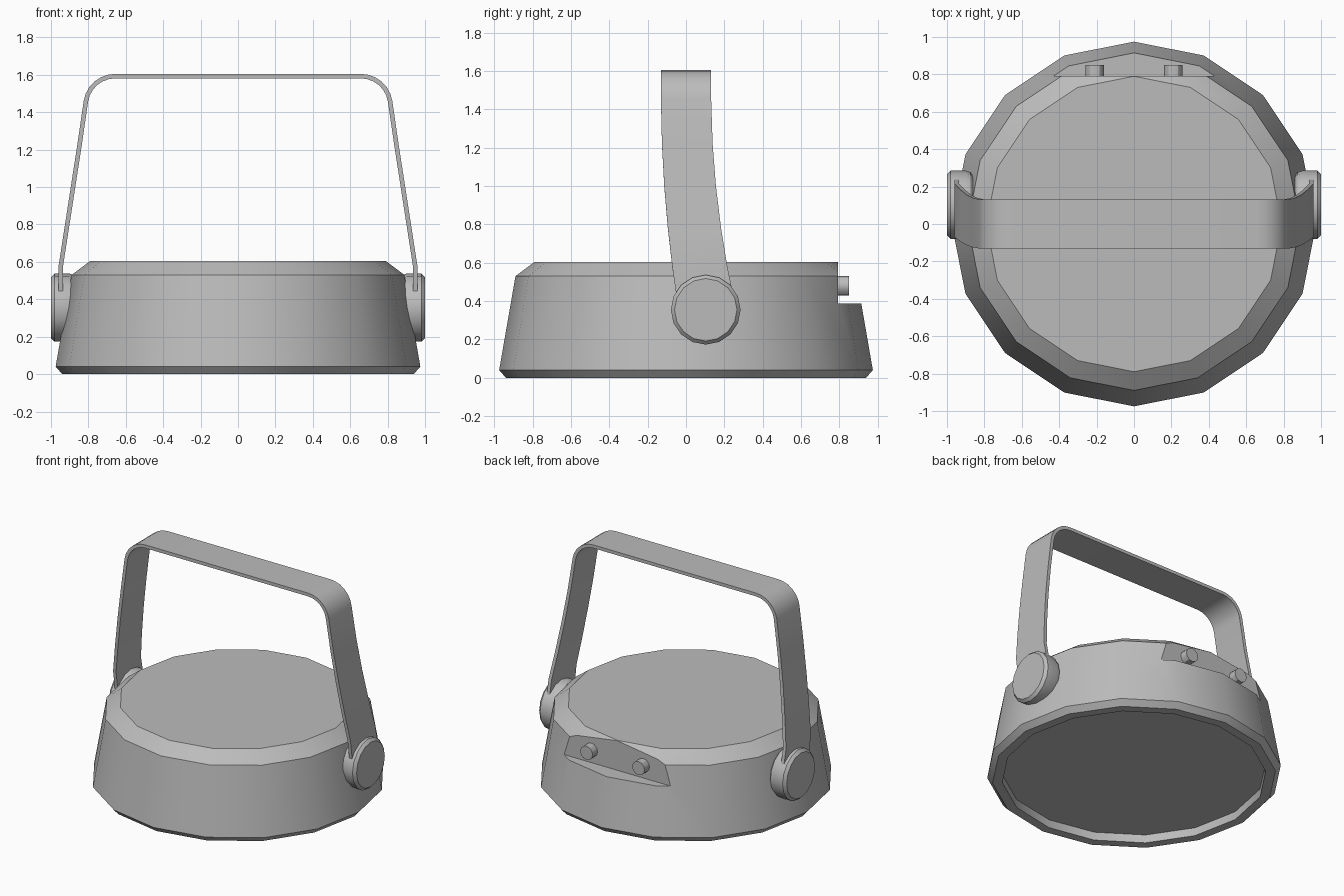
import bpy, bmesh
from math import cos, sin, pi, radians
from mathutils import Matrix, Vector

if "Cube" in bpy.data.objects:
    bpy.data.objects.remove(bpy.data.objects["Cube"])

# Single flat colour
COLOUR = (0.5, 0.5, 0.5, 1)
grey = bpy.data.materials.new("plain_grey")
grey.use_nodes = True
grey.diffuse_color = COLOUR
grey.node_tree.nodes["Principled BSDF"].inputs["Base Color"].default_value = COLOUR


def finish(name, bm):
    bmesh.ops.recalc_face_normals(bm, faces=bm.faces)
    mesh = bpy.data.meshes.new(name)
    bm.to_mesh(mesh)
    bm.free()
    mesh.materials.append(grey)
    obj = bpy.data.objects.new(name, mesh)
    bpy.context.collection.objects.link(obj)
    return obj


def smooth(obj):
    bpy.ops.object.select_all(action='DESELECT')
    obj.select_set(True)
    bpy.context.view_layer.objects.active = obj
    bpy.ops.object.shade_smooth_by_angle(angle=pi / 6)


def bridge(bm, rings):
    """Join equal rings of vertices into a closed tube with end caps."""
    for a, b in zip(rings, rings[1:]):
        for i in range(len(a)):
            j = (i + 1) % len(a)
            bm.faces.new((a[i], a[j], b[j], b[i]))
    bm.faces.new(rings[0])
    bm.faces.new(rings[-1])


def lathe(name, profile, sides, matrix=Matrix()):
    """Spin (radius, height) points round z, cap both ends, then place."""
    bm = bmesh.new()
    bridge(bm, [[bm.verts.new(matrix @ Vector((r * cos(2 * pi * i / sides),
                                               r * sin(2 * pi * i / sides), h)))
                 for i in range(sides)] for r, h in profile])
    return finish(name, bm)


# Body: tapered drum with a recessed underside
body = lathe("body", [(0.875, 0.06), (0.875, 0), (0.94, 0), (0.975, 0.04),
                      (0.89, 0.53), (0.79, 0.605)], 16)

# Flat notch cut in the back of the body
bm = bmesh.new()
bmesh.ops.create_cube(bm, size=1, matrix=Matrix.Translation((0, 1.292, 0.887))
                      @ Matrix.Diagonal((2, 1, 1, 1)))
cutter = finish("notch_cutter", bm)
cutter.hide_render = True
cut = body.modifiers.new("notch", 'BOOLEAN')
cut.operation = 'DIFFERENCE'
cut.object = cutter
cut.solver = 'EXACT'
bpy.context.view_layer.objects.active = body
bpy.ops.object.modifier_apply(modifier=cut.name)
bpy.data.objects.remove(cutter)
smooth(body)

# Pivot knobs and terminal pegs, one per side
for side, label in ((1, "left"), (-1, "right")):
    turn = Matrix.Rotation(side * pi / 2, 4, 'Y')
    smooth(lathe(label + "_pivot_knob",
                 [(0.155, 0.86), (0.174, 0.875), (0.182, 0.9), (0.182, 0.98),
                  (0.163, 1.0)], 16,
                 Matrix.Translation((0, 0.103, 0.355)) @ turn))
    smooth(lathe(label + "_peg", [(0.05, 0.78), (0.05, 0.85)], 12,
                 Matrix.Translation((side * 0.21, 0, 0.48))
                 @ Matrix.Rotation(-pi / 2, 4, 'X')))

# Handle: flat strap whose centre line leans in, rounds a corner and mirrors
half = [(0.947, 0.36), (0.947, 0.58), (0.916, 0.78), (0.882, 1.0), (0.848, 1.22)]
for step in range(7):
    angle = radians(8.5 + 81.5 * step / 6)
    half.append((0.657 + 0.158 * cos(angle), 1.435 + 0.158 * sin(angle)))
path = half + [(-x, z) for x, z in reversed(half)]
bm = bmesh.new()
sections = []
for i, (x, z) in enumerate(path):
    a, b = path[max(i - 1, 0)], path[min(i + 1, len(path) - 1)]
    t = Vector((b[0] - a[0], b[1] - a[1])).normalized() * 0.012
    sweep = max(0, 1.5 - z) ** 2      # arms curve back and widen to the pivots
    y, width = 0.085 * sweep, 0.131 + 0.015 * sweep
    sections.append([bm.verts.new((x + s * t.y, y + w * width, z - s * t.x))
                     for s, w in ((1, -1), (1, 1), (-1, 1), (-1, -1))])
bridge(bm, sections)
smooth(finish("handle", bm))
